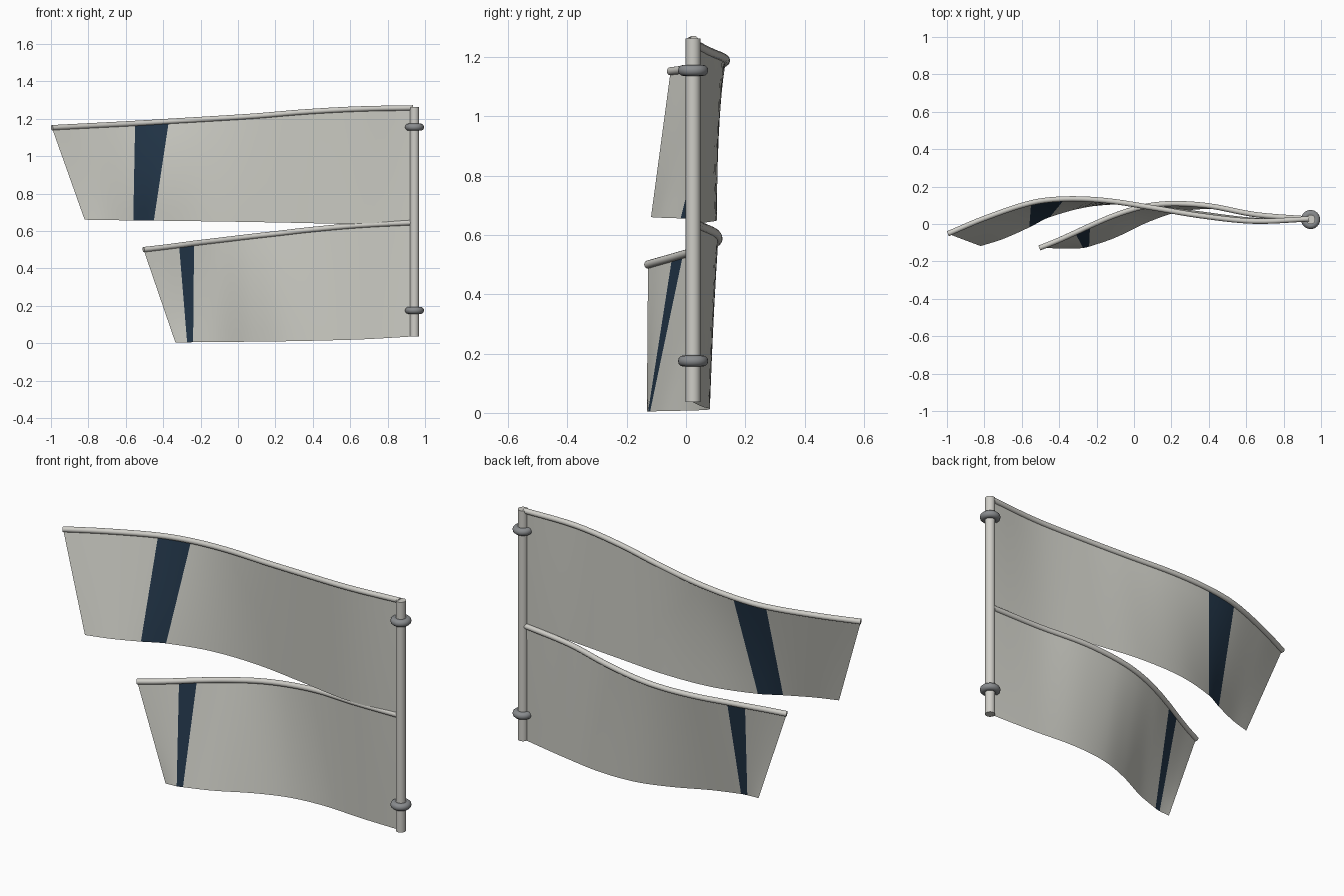
import bpy, bmesh, math
from mathutils import Vector

cube = bpy.data.objects.get("Cube")
if cube:
    bpy.data.objects.remove(cube)


def material(name, rgb):
    m = bpy.data.materials.new(name)
    m.use_nodes = True
    m.diffuse_color = (*rgb, 1)
    m.node_tree.nodes["Principled BSDF"].inputs["Base Color"].default_value = (*rgb, 1)
    return m


CLOTH = material("off white cloth", (0.60, 0.60, 0.55))
NAVY = material("navy stripe", (0.016, 0.036, 0.065))
POLE = material("pale painted rod", (0.62, 0.61, 0.57))
METAL = material("grey metal", (0.25, 0.26, 0.27))
POLE_X, POLE_Y = 0.944, 0.024


def smooth_path(points, steps):
    """Smooth curve through points, spaced by their x distance."""
    pts = [Vector(p) for p in points]
    n = len(pts)
    slope = []
    for i in range(n):
        a, b = pts[max(i - 1, 0)], pts[min(i + 1, n - 1)]
        slope.append((b - a) / (b.x - a.x))
    out = []
    for i in range(n - 1):
        a, b = pts[i], pts[i + 1]
        h = b.x - a.x
        for k in range(steps):
            t = k / steps
            out.append(a * (2*t**3 - 3*t**2 + 1) + slope[i] * h * (t**3 - 2*t**2 + t)
                       + b * (3*t**2 - 2*t**3) + slope[i + 1] * h * (t**3 - t**2))
    return out + [pts[-1]]


def finish(name, bm, mats, angle=40):
    mesh = bpy.data.meshes.new(name)
    bm.to_mesh(mesh)
    bm.free()
    for m in mats:
        mesh.materials.append(m)
    ob = bpy.data.objects.new(name, mesh)
    bpy.context.collection.objects.link(ob)
    bpy.ops.object.select_all(action='DESELECT')
    ob.select_set(True)
    bpy.context.view_layer.objects.active = ob
    bpy.ops.object.shade_smooth_by_angle(angle=math.radians(angle))
    return ob


def sail(name, top, bottom, stripe, steps=6, rows=8):
    """Ruled sheet between two edges; one span of it is the stripe."""
    edges = zip(smooth_path(top, steps), smooth_path(bottom, steps))
    bm = bmesh.new()
    cols = [[bm.verts.new(b.lerp(t, r / rows)) for r in range(rows + 1)] for t, b in edges]
    for i in range(len(cols) - 1):
        for r in range(rows):
            f = bm.faces.new((cols[i][r], cols[i + 1][r], cols[i + 1][r + 1], cols[i][r + 1]))
            f.material_index = int(i // steps == stripe)
    finish(name, bm, [CLOTH, NAVY])


def rod(name, path, radius, mat, sides=16):
    """Round capped tube along a path."""
    bm = bmesh.new()
    rings = []
    for i, p in enumerate(path):
        d = (path[min(i + 1, len(path) - 1)] - path[max(i - 1, 0)]).normalized()
        u = d.cross(Vector((0, 1, 0))).normalized()
        v = d.cross(u)
        angles = [2 * math.pi * k / sides for k in range(sides)]
        rings.append([bm.verts.new(p + radius * (u * math.cos(a) + v * math.sin(a)))
                      for a in angles])
    for a, b in zip(rings, rings[1:]):
        for k in range(sides):
            j = (k + 1) % sides
            bm.faces.new((a[k], a[j], b[j], b[k]))
    bm.faces.new(rings[0])
    bm.faces.new(rings[-1])
    bmesh.ops.recalc_face_normals(bm, faces=bm.faces)
    finish(name, bm, [mat])


# Edges of the two sails, from the free end to the pole
upper_top = [(-0.995, -0.052, 1.152), (-0.8, 0.03, 1.162), (-0.55, 0.113, 1.175),
             (-0.37, 0.134, 1.186), (-0.15, 0.125, 1.199), (0.1, 0.087, 1.215),
             (0.35, 0.045, 1.236), (0.64, 0.015, 1.252), (0.935, 0.027, 1.258)]
upper_bottom = [(-0.82, -0.118, 0.66), (-0.7, -0.08, 0.658), (-0.56, -0.018, 0.656),
                (-0.45, 0.037, 0.655), (-0.22, 0.095, 0.652), (0.05, 0.102, 0.648),
                (0.32, 0.072, 0.643), (0.62, 0.035, 0.638), (0.94, 0.024, 0.65)]
lower_top = [(-0.505, -0.128, 0.5), (-0.41, -0.09, 0.511), (-0.315, -0.047, 0.523),
             (-0.235, -0.01, 0.534), (-0.1, 0.047, 0.55), (0.05, 0.092, 0.568),
             (0.2, 0.109, 0.585), (0.4, 0.097, 0.608), (0.65, 0.05, 0.63),
             (0.935, 0.027, 0.645)]
lower_bottom = [(-0.335, -0.132, 0.004), (-0.305, -0.131, 0.004), (-0.272, -0.128, 0.004),
                (-0.24, -0.121, 0.005), (-0.1, -0.073, 0.006), (0.08, 0.012, 0.008),
                (0.25, 0.067, 0.01), (0.45, 0.08, 0.014), (0.68, 0.055, 0.021),
                (0.94, 0.024, 0.036)]

sail("upper_sail", upper_top, upper_bottom, 2)
sail("lower_sail", lower_top, lower_bottom, 2)

# Spars along the top edges
rod("upper_spar", smooth_path(upper_top, 5), 0.014, POLE)
rod("lower_spar", smooth_path(lower_top, 5), 0.014, POLE)

# Upright pole
rod("pole", [Vector((POLE_X, POLE_Y, z)) for z in (0.036, 1.263)], 0.025, POLE, 24)

# Metal rings round the pole
for label, z in (("upper", 1.155), ("lower", 0.175)):
    bpy.ops.mesh.primitive_torus_add(location=(POLE_X, POLE_Y, z), major_radius=0.032,
                                     minor_radius=0.019, major_segments=32,
                                     minor_segments=12)
    ring = bpy.context.object
    ring.name = label + "_ring"
    ring.data.materials.append(METAL)
    bpy.ops.object.shade_smooth_by_angle(angle=math.radians(60))
